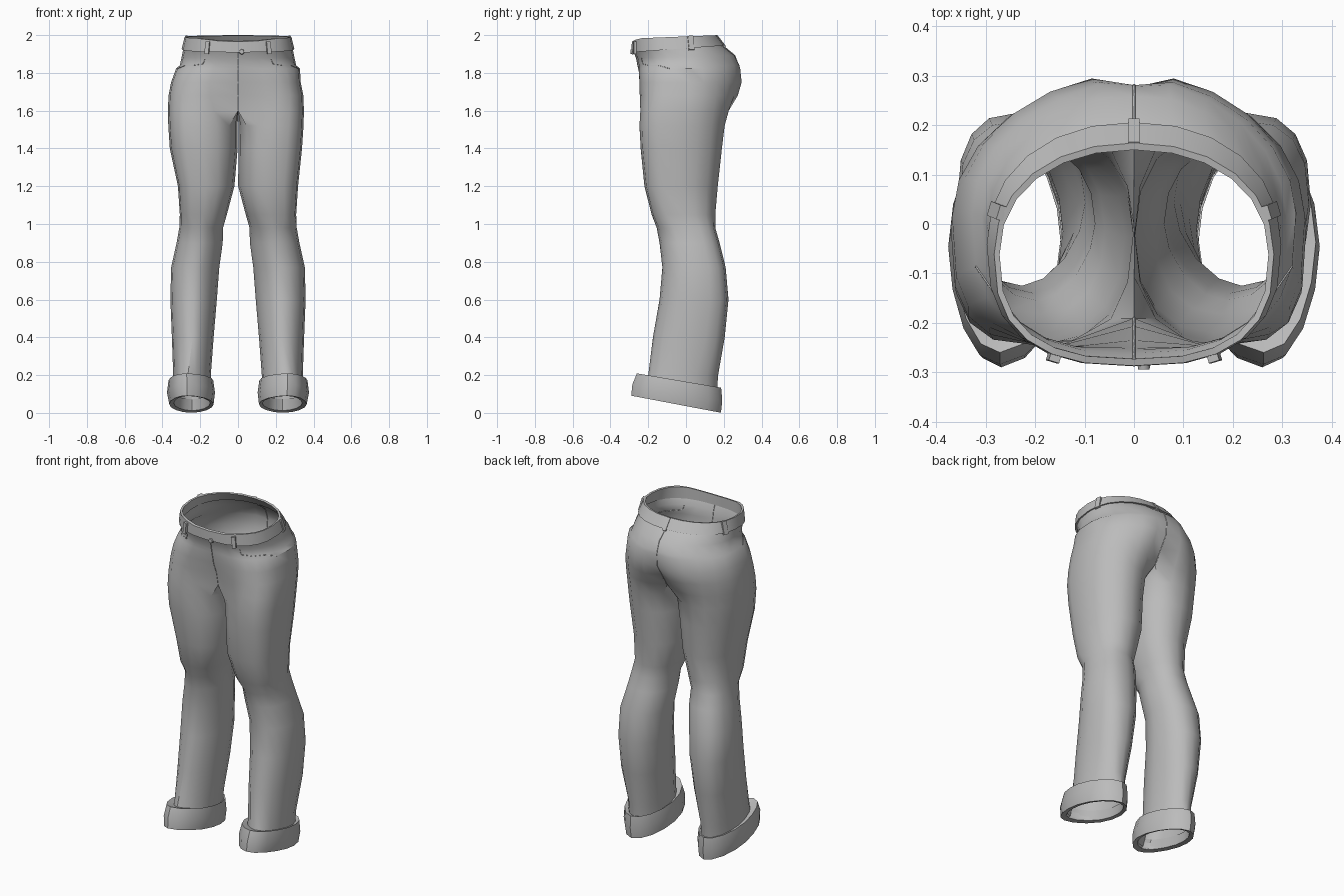
import bpy, bmesh, math
from mathutils import Vector, Matrix

if "Cube" in bpy.data.objects:
    bpy.data.objects.remove(bpy.data.objects["Cube"])

N = 16
cloth = bpy.data.materials.new("grey cloth")
cloth.diffuse_color = (0.5, 0.5, 0.5, 1)
cloth.use_nodes = True
cloth.node_tree.nodes["Principled BSDF"].inputs["Base Color"].default_value = cloth.diffuse_color


def sp(v, p):
    return math.copysign(abs(v) ** p, v)


def leg_power(c, s, z):
    """Squareness of each quarter of a leg section at a height."""
    if z < 0.3:                     # cuff: pointed
        return 1.05
    if z < 1.0:                     # calf: square behind, pointed in front
        if c > 0:
            return 0.78 if s > 0 else 0.95
        return 0.95 if s > 0 else 1.15
    if c > 0:                       # thigh: square in front, round behind
        return 1.0 if s > 0 else 0.65
    return 0.9


def ring(side, z, xi, xo, yf, yb, w=1.0, slope=0.0, cf=0.0, cb=0.0, zmax=9):
    """One cross-section: half a hip (w=0) blended into a closed leg (w=1)."""
    # the two legs differ slightly
    if z < 1.3:
        xi -= side * 0.009
    if 1.2 < z < 1.8:
        xo -= side * 0.011
    cy, ry = (yf + yb) / 2, (yb - yf) / 2
    front = 0.62 + 0.15 * min(1, max(0, (z - 1.75) / 0.13))
    back = 1.06 if z < 1.9 else 0.93
    pts = []
    for i in range(N):
        a = math.radians(-135 + 22.5 * i)
        c, s = math.cos(a), math.sin(a)
        p = leg_power(c, s, z)
        x = (xi + xo) / 2 + (xo - xi) / 2 * sp(c, p)
        y = cy + ry * sp(s, p)
        if z < 0.3:
            x += 0.022 * max(0, -s) ** 3
        if w < 1:
            if i <= 12:
                b = math.radians(-90 + 15 * i)
                p = front if b < 0 else back
                hx = xo * sp(math.cos(b), p)
                hy = cy + ry * sp(math.sin(b), p)
                hy += cf if i == 0 else (-cb if i == 12 else 0)
            else:
                t = (i - 12) / 4
                hx, hy = 0, (yb - cb) * (1 - t) + (yf + cf) * t
            x, y = hx + (x - hx) * w, hy + (y - hy) * w
        if z > 1.595 and (i == 0 or i >= 12):
            x = 0
        pts.append(Vector((side * x, y, min(zmax + 0.04 * y, z + slope * y))))
    return pts


def finish(ob, angle=40):
    ob.data.materials.append(cloth)
    bpy.ops.object.select_all(action='DESELECT')
    ob.select_set(True)
    bpy.context.view_layer.objects.active = ob
    bpy.ops.object.shade_smooth_by_angle(angle=math.radians(angle))


def mesh_object(name, bm, angle=40):
    me = bpy.data.meshes.new(name)
    bm.to_mesh(me)
    bm.free()
    ob = bpy.data.objects.new(name, me)
    bpy.context.collection.objects.link(ob)
    finish(ob, angle)
    return ob


def loft(name, rows, angle=40):
    """Loft both sides, leaving out the wall on the centre plane."""
    bm = bmesh.new()
    for side in (1, -1):
        vs = [[bm.verts.new(p) for p in ring(side, **r)] for r in rows]
        for a, b in zip(vs, vs[1:]):
            for i in range(N):
                j = (i + 1) % N
                f = [a[i], b[i], b[j], a[j]]
                if all(abs(v.co.x) < 1e-5 for v in f):
                    continue
                bm.faces.new(f if side > 0 else f[::-1])
    bmesh.ops.remove_doubles(bm, verts=bm.verts, dist=0.0005)
    loose = [v for v in bm.verts if not v.link_faces]
    bmesh.ops.delete(bm, geom=loose, context='VERTS')
    return mesh_object(name, bm, angle)


def row(z, xi, xo, yf, yb, w=1.0, slope=0.0, cf=0.0, cb=0.0, zmax=9):
    return dict(z=z, xi=xi, xo=xo, yf=yf, yb=yb, w=w, slope=slope, cf=cf, cb=cb, zmax=zmax)


# Seat and both legs
body = [
    row(1.93, 0, .290, -.275, .195, 0, .073),
    row(1.885, 0, .298, -.262, .264, 0, .03, 0, .006),
    row(1.840, 0, .308, -.255, .292, 0, 0, 0, .014),
    row(1.822, 0, .328, -.255, .297, 0, 0, .004, .016),
    row(1.75, 0, .343, -.253, .305, .05, 0, .015, .026),
    row(1.68, 0, .357, -.253, .286, .2, 0, .04, .05),
    row(1.60, 0, .360, -.250, .240, .6, 0, .05, .05),
    row(1.52, .002, .358, -.248, .207, .92),
    row(1.40, .002, .350, -.240, .190),
    row(1.20, .010, .318, -.220, .168),
    row(1.05, .050, .308, -.182, .155),
    row(0.98, .070, .311, -.155, .155),
    row(0.90, .072, .325, -.140, .178),
    row(0.77, .090, .354, -.125, .210),
    row(0.60, .103, .358, -.140, .225),
    row(0.40, .120, .350, -.175, .205),
    row(0.20, .135, .343, -.200, .170),
    row(0.05, .135, .343, -.240, .158, 1, -.19),
]
loft("seat_and_legs", body)

# Folded waistband, dipping at the front
loft("waistband", [
    row(1.93, 0, .284, -.272, .190, 0, .073),
    row(2.095, 0, .272, -.273, .150, 0, .46, zmax=1.991),
    row(2.098, 0, .283, -.287, .164, 0, .46, zmax=1.993),
    row(1.93, 0, .298, -.288, .206, 0, .073),
    row(1.93, 0, .288, -.272, .192, 0, .073),
], 30)

# Turned-up cuffs
loft("cuffs", [
    row(.155, .138, .342, -.205, .165, 1, -.17),
    row(.165, .122, .368, -.260, .186, 1, -.17),
    row(.100, .113, .376, -.284, .192, 1, -.18),
    row(.036, .120, .364, -.290, .185, 1, -.19),
    row(.042, .138, .340, -.250, .157, 1, -.19),
    row(.100, .140, .338, -.220, .155, 1, -.18),
], 35)


def strap(name, low, high, out, width=0.022, thick=0.014):
    """Small flat bar between two points, facing outward."""
    low, high = Vector(low), Vector(high)
    up = (high - low).normalized()
    across = up.cross(Vector(out)).normalized()
    face = across.cross(up)
    m = Matrix((across * width, face * thick, up * (high - low).length)).transposed().to_4x4()
    m.translation = (low + high) / 2
    bm = bmesh.new()
    bmesh.ops.create_cube(bm, size=1, matrix=m)
    bmesh.ops.recalc_face_normals(bm, faces=bm.faces)
    return mesh_object(name, bm)


# Belt loops
for s, tag in ((1, "right"), (-1, "left")):
    strap("front_belt_loop_" + tag, (s * .166, -.272, 1.90), (s * .160, -.272, 1.966), (s * .3, -1, 0))
    strap("side_belt_loop_" + tag, (s * .287, .03, 1.922), (s * .268, .022, 1.995), (s, .3, 0), .03)
strap("back_belt_loop", (0, .208, 1.935), (0, .160, 1.997), (0, 1, 0))


def piping(name, pts, r=0.003):
    cu = bpy.data.curves.new(name, 'CURVE')
    cu.dimensions = '3D'
    cu.bevel_depth = r
    cu.bevel_resolution = 1
    s = cu.splines.new('POLY')
    s.points.add(len(pts) - 1)
    for p, q in zip(s.points, pts):
        p.co = (*q, 1)
    ob = bpy.data.objects.new(name, cu)
    bpy.context.collection.objects.link(ob)
    cu.materials.append(cloth)


# Fly seam and back seam
hips = [ring(1, **r) for r in body[:7]]
piping("fly_seam", [h[0] for h in hips])
piping("back_seam", [h[12] for h in hips])

# Front pocket edges, sweeping across the hip panel
for s, tag in ((1, "right"), (-1, "left")):
    r1, r2, r3 = (ring(s, **body[k]) for k in (1, 2, 3))
    piping("pocket_edge_" + tag, [r1[2], r2[2].lerp(r1[2], .2), r2[3], r2[4], r3[5]], 0.002)

# Waist button
bm = bmesh.new()
m = Matrix.Translation((.02, -.286, 1.912)) @ Matrix.Rotation(math.pi / 2, 4, 'X')
bmesh.ops.create_cone(bm, cap_ends=True, segments=10, radius1=.015, radius2=.012, depth=.016, matrix=m)
mesh_object("button", bm)
